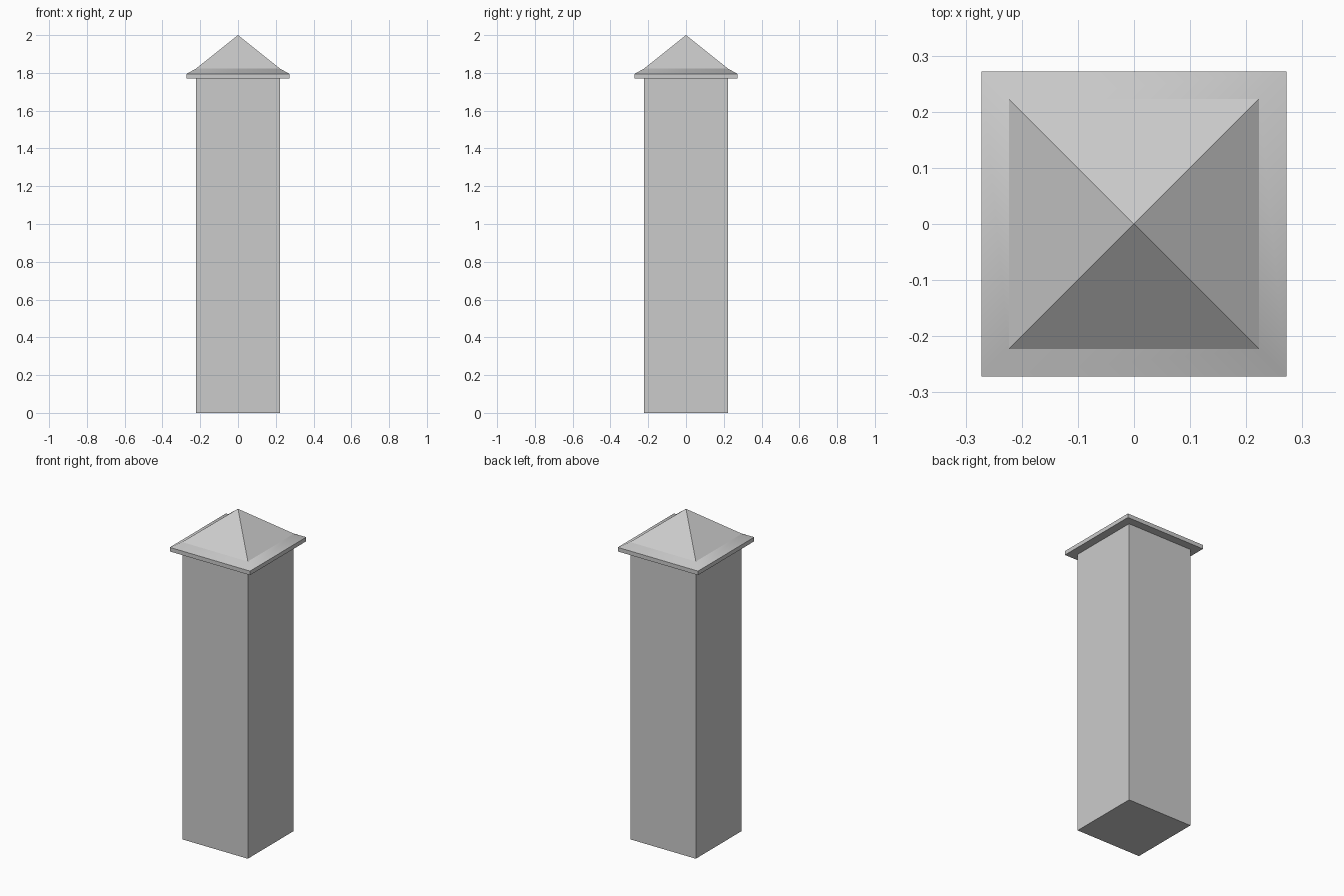
import bpy, bmesh, math

if "Cube" in bpy.data.objects:
    bpy.data.objects.remove(bpy.data.objects["Cube"])


def square_loft(name, rings, apex=None):
    """Stack square rings given as (half_width, z), closed by a flat top or a point."""
    bm = bmesh.new()
    loops = [[bm.verts.new((sx * h, sy * h, z))
              for sx, sy in ((-1, -1), (1, -1), (1, 1), (-1, 1))] for h, z in rings]
    bm.faces.new(loops[0][::-1])
    for a, b in zip(loops, loops[1:]):
        for i in range(4):
            j = (i + 1) % 4
            bm.faces.new((a[i], a[j], b[j], b[i]))
    top = loops[-1]
    if apex is None:
        bm.faces.new(top)
    else:
        tip = bm.verts.new((0, 0, apex))
        for i in range(4):
            bm.faces.new((top[i], top[(i + 1) % 4], tip))
    mesh = bpy.data.meshes.new(name)
    bm.to_mesh(mesh)
    bm.free()
    obj = bpy.data.objects.new(name, mesh)
    bpy.context.collection.objects.link(obj)
    return obj


# Square pillar shaft
square_loft("pillar_shaft", [(0.222, 0.0), (0.222, 1.77)])

# Overhanging cap: thin slab edge, shallow skirt, steeper pyramid
cap = square_loft("pillar_cap", [(0.272, 1.77), (0.272, 1.795), (0.223, 1.822)], apex=2.0)

# Smooth skirt corners, crisp slab edges, flat pyramid faces
bpy.ops.object.select_all(action='DESELECT')
cap.select_set(True)
bpy.context.view_layer.objects.active = cap
bpy.ops.object.shade_smooth_by_angle(angle=math.radians(45))
for face in cap.data.polygons:
    if len(face.vertices) == 3:
        face.use_smooth = False
